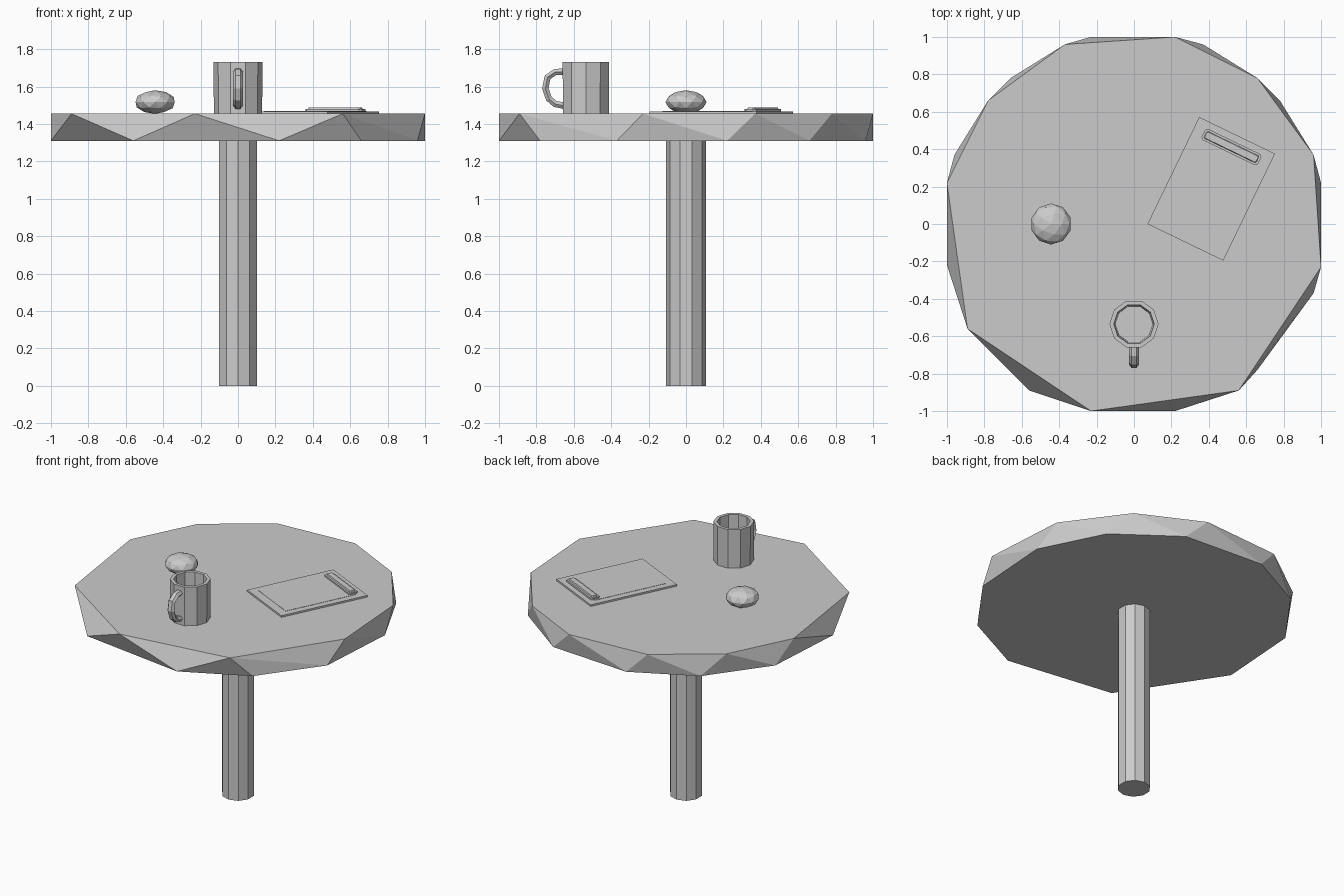
import bpy, bmesh
from math import sin, cos, pi, radians
from mathutils import Matrix, Vector

if "Cube" in bpy.data.objects:
    bpy.data.objects.remove(bpy.data.objects["Cube"])

TOP, UNDER = 1.455, 1.31


def finish(name, bm, matrix=None):
    bmesh.ops.recalc_face_normals(bm, faces=bm.faces[:])
    mesh = bpy.data.meshes.new(name)
    bm.to_mesh(mesh)
    bm.free()
    ob = bpy.data.objects.new(name, mesh)
    bpy.context.collection.objects.link(ob)
    if matrix:
        ob.matrix_world = matrix
    return ob


def ring(bm, n, r, z, turn=0.0):
    return [bm.verts.new((r * cos(2 * pi * i / n + turn), r * sin(2 * pi * i / n + turn), z))
            for i in range(n)]


def bridge(bm, a, b):
    for i in range(len(a)):
        j = (i + 1) % len(a)
        bm.faces.new((a[i], a[j], b[j], b[i]))


def stack(name, rings, matrix=None):
    # Closed solid lofted through (sides, radius, z) rings
    bm = bmesh.new()
    loops = [ring(bm, *r) for r in rings]
    for a, b in zip(loops, loops[1:]):
        bridge(bm, a, b)
    bm.faces.new(loops[0])
    bm.faces.new(loops[-1])
    return finish(name, bm, matrix)


def plate(name, w, l, z0, z1, matrix, inset=0.0, chamfer=0.0):
    # Flat slab with optional sloped sides and cut corners
    bm = bmesh.new()
    loops = []
    for z, d in ((z0, 0), (z1, inset)):
        x, y, c = w / 2 - d, l / 2 - d, chamfer
        if c:
            pts = [(x - c, -y), (x, -y + c), (x, y - c), (x - c, y),
                   (-x + c, y), (-x, y - c), (-x, -y + c), (-x + c, -y)]
        else:
            pts = [(x, -y), (x, y), (-x, y), (-x, -y)]
        loops.append([bm.verts.new((*p, z)) for p in pts])
    bridge(bm, *loops)
    bm.faces.new(loops[0])
    bm.faces.new(loops[1])
    return finish(name, bm, matrix)


# Tabletop: faceted rim between two irregular, staggered outlines
upper = [(.22, 1), (-.37, .96), (-.78, .66), (-1, .22), (-.89, -.56),
         (-.23, -1), (.56, -.89), (1, -.23), (.96, .37), (.66, .78)]
lower = [(-1, -.22), (-.56, -.89), (.22, -1), (.66, -.78), (.96, -.37), (1, .22),
         (.78, .66), (.37, .96), (-.23, 1), (-.66, .78), (-.96, .37)]
bm = bmesh.new()
for outline, z in ((upper, TOP), (lower, UNDER)):
    for x, y in outline:
        bm.verts.new((x, y, z))
bmesh.ops.convex_hull(bm, input=bm.verts[:])
bmesh.ops.dissolve_limit(bm, angle_limit=radians(1), verts=bm.verts[:], edges=bm.edges[:])
finish("tabletop", bm)

# Pedestal
stack("pedestal", [(10, .106, 0, pi / 10), (10, .106, UNDER, pi / 10)])

# Flattened ball
bm = bmesh.new()
bmesh.ops.create_icosphere(bm, subdivisions=2, radius=1)
finish("ball", bm, Matrix.Translation((-.443, 0, 1.517)) @ Matrix.Diagonal((.11, .11, .063, 1)))

# Mug body with a hollow inside
stack("mug", [(10, .129, TOP), (10, .131, 1.73), (10, .108, 1.73), (10, .1, 1.485)],
      Matrix.Translation((0, -.535, 0)))

# Mug handle: hexagonal tube swept along a bent path
path = [Vector((0, y, z)) for y, z in
        ((-.65, 1.68), (-.70, 1.677), (-.74, 1.65), (-.752, 1.59),
         (-.733, 1.535), (-.70, 1.507), (-.65, 1.497))]
bm = bmesh.new()
loops = []
for i, p in enumerate(path):
    t = (path[min(i + 1, len(path) - 1)] - path[max(i - 1, 0)]).normalized()
    side = t.cross(Vector((1, 0, 0)))
    loops.append([bm.verts.new(p + Vector((.026 * cos(k * pi / 3), 0, 0)) + side * .02 * sin(k * pi / 3))
                  for k in range(6)])
for a, b in zip(loops, loops[1:]):
    bridge(bm, a, b)
bm.faces.new(loops[0])
bm.faces.new(loops[-1])
finish("mug_handle", bm)

# Clipboard: board, paper and clip share one turned frame
frame = Matrix.Translation((.413, .188, TOP)) @ Matrix.Rotation(radians(-25.8), 4, 'Z')
plate("clipboard", .45, .635, 0, .012, frame)
plate("paper", .36, .52, .012, .014, frame)
clip = frame @ Matrix.Translation((0, .248, 0))
plate("clip_base", .335, .066, .012, .024, clip, chamfer=.012)
plate("clip_top", .31, .042, .024, .033, clip, inset=.003, chamfer=.006)
